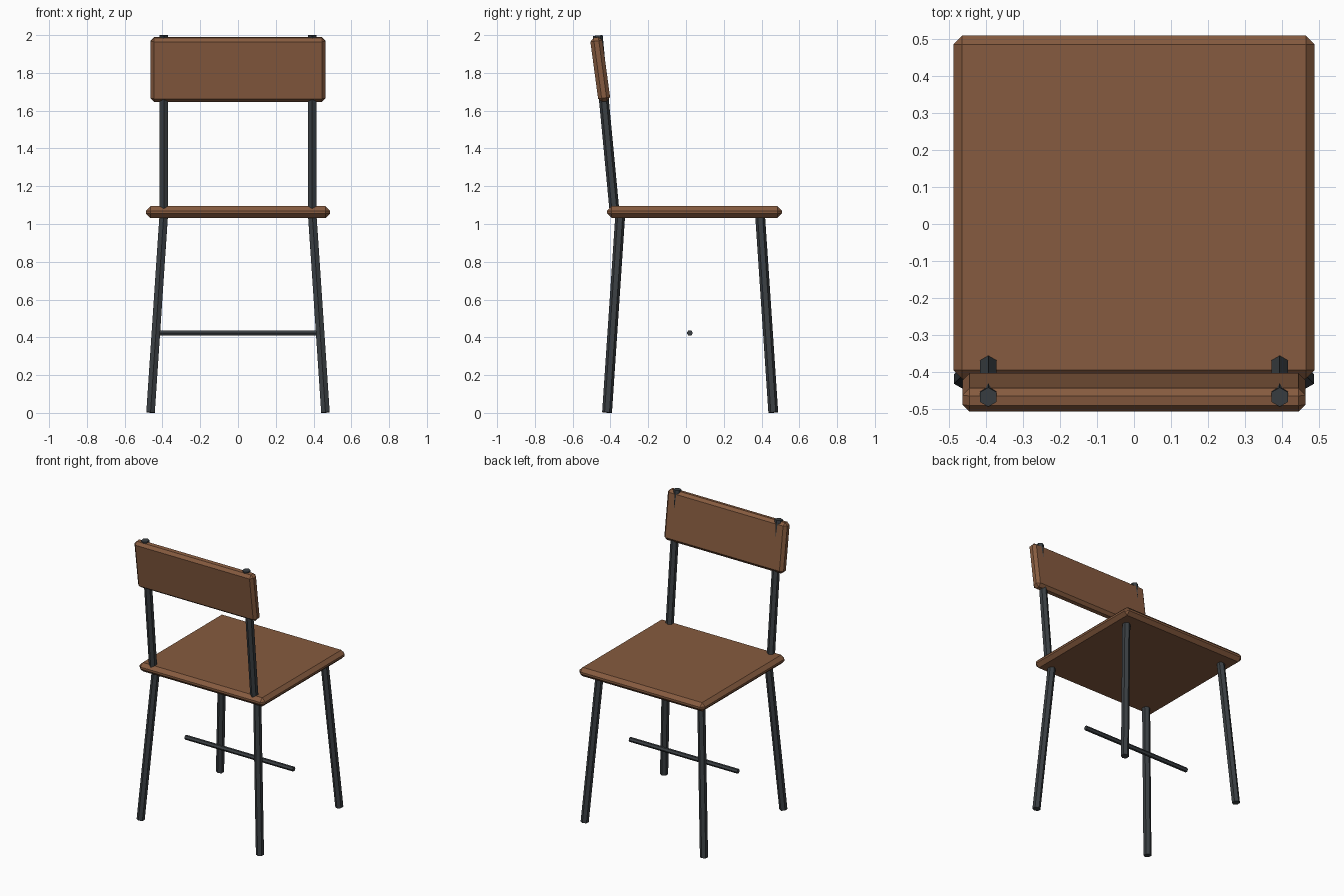
import bpy
import math
from mathutils import Vector

cube = bpy.data.objects.get("Cube")
if cube:
    bpy.data.objects.remove(cube, do_unlink=True)


def make_material(name, rgb):
    mat = bpy.data.materials.new(name)
    mat.use_nodes = True
    mat.diffuse_color = (*rgb, 1)
    bsdf = mat.node_tree.nodes["Principled BSDF"]
    bsdf.inputs["Base Color"].default_value = (*rgb, 1)
    bsdf.inputs["Roughness"].default_value = 0.7
    return mat


wood = make_material("brown wood", (0.24, 0.105, 0.05))
metal = make_material("dark metal", (0.043, 0.05, 0.056))


def board(name, center, size, chamfer, tilt=0.0):
    """Chamfered wooden board, tilted about x."""
    bpy.ops.mesh.primitive_cube_add(size=1, location=center)
    obj = bpy.context.object
    obj.name = name
    obj.scale = size
    bpy.ops.object.transform_apply(location=False, rotation=False, scale=True)
    obj.rotation_euler.x = tilt
    bevel = obj.modifiers.new("Chamfer", "BEVEL")
    bevel.width = chamfer
    bevel.segments = 1
    obj.data.materials.append(wood)
    return obj


def rod(name, start, end, radius):
    """Six-sided metal rod between two points."""
    start, end = Vector(start), Vector(end)
    axis = end - start
    bpy.ops.mesh.primitive_cylinder_add(
        vertices=6, radius=radius, depth=axis.length, location=(start + end) / 2)
    obj = bpy.context.object
    obj.name = name
    obj.rotation_mode = "QUATERNION"
    obj.rotation_quaternion = Vector((0, 0, 1)).rotation_difference(axis)
    obj.data.materials.append(metal)
    return obj


# Seat and tilted backrest
board("seat", (0, 0.045, 1.063), (0.975, 0.926, 0.062), 0.024)
board("backrest", (0, -0.454, 1.818), (0.925, 0.064, 0.342), 0.019, math.radians(7.7))

# Splayed legs and back posts on both sides
for side, sign in (("left", 1), ("right", -1)):
    rod("front_leg_" + side, (sign * 0.463, 0.462, 0.002), (sign * 0.393, 0.392, 1.05), 0.026)
    rod("rear_leg_" + side, (sign * 0.463, -0.418, 0.002), (sign * 0.393, -0.348, 1.05), 0.026)
    rod("back_post_" + side, (sign * 0.393, -0.377, 1.05), (sign * 0.393, -0.467, 1.998), 0.026)

# Crossbar under the seat
rod("crossbar", (-0.42, 0.02, 0.423), (0.42, 0.02, 0.423), 0.016)
